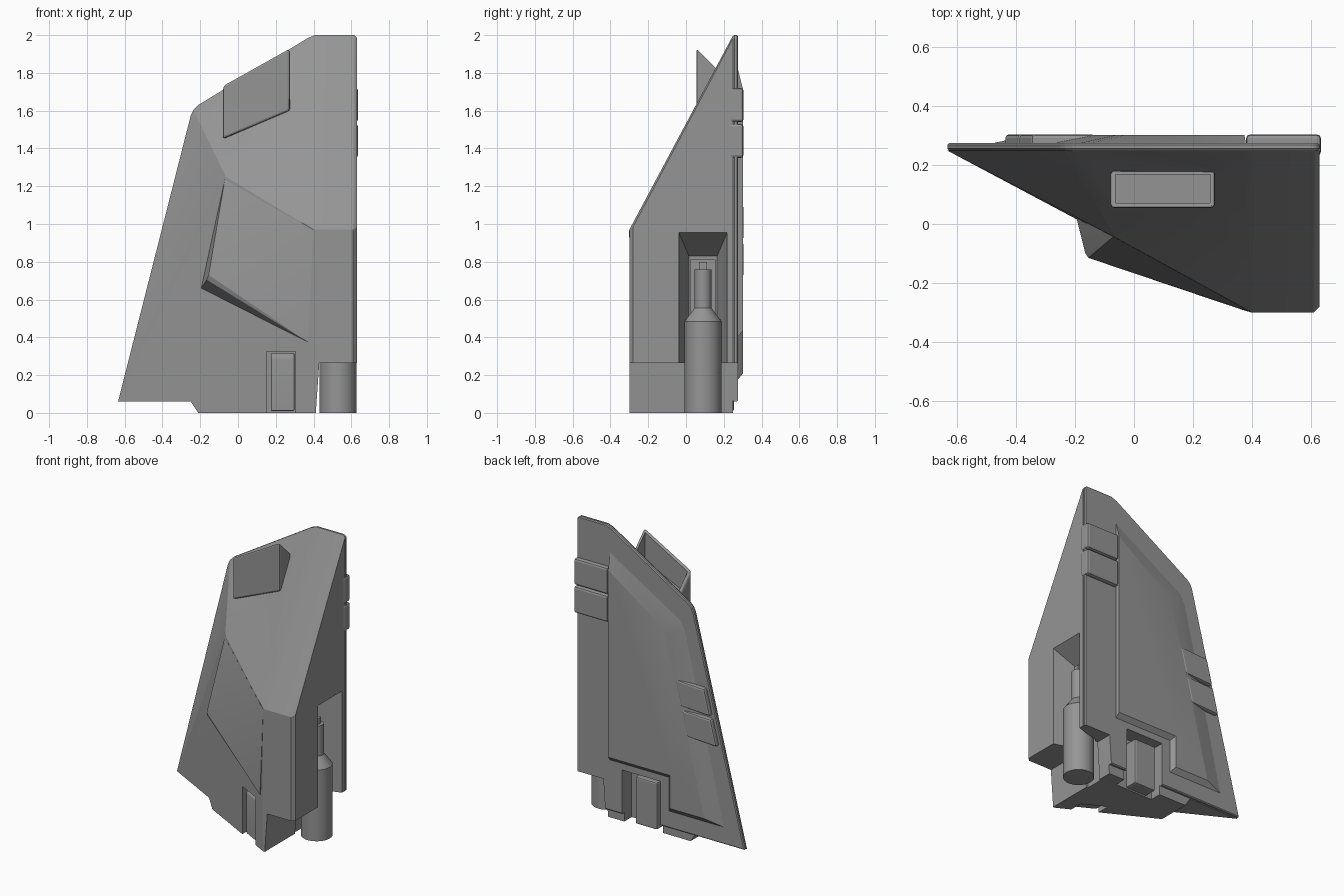
import bpy, bmesh, math

if "Cube" in bpy.data.objects:
    bpy.data.objects.remove(bpy.data.objects["Cube"])

def finish(name, bm):
    bmesh.ops.recalc_face_normals(bm, faces=bm.faces)
    me = bpy.data.meshes.new(name)
    bm.to_mesh(me)
    bm.free()
    ob = bpy.data.objects.new(name, me)
    bpy.context.collection.objects.link(ob)
    return ob

def hull(name, pts):
    bm = bmesh.new()
    for p in pts:
        bm.verts.new(p)
    bmesh.ops.convex_hull(bm, input=bm.verts)
    loose = [v for v in bm.verts if not v.link_faces]
    bmesh.ops.delete(bm, geom=loose, context='VERTS')
    bmesh.ops.dissolve_limit(bm, angle_limit=0.01, verts=bm.verts, edges=bm.edges)
    return finish(name, bm)

def loft(name, a, y0, b, y1):
    """Solid between two x-z outlines with equal point counts."""
    bm = bmesh.new()
    va = [bm.verts.new((x, y0, z)) for x, z in a]
    vb = [bm.verts.new((x, y1, z)) for x, z in b]
    bm.faces.new(va)
    bm.faces.new(vb[::-1])
    n = len(va)
    for i in range(n):
        j = (i + 1) % n
        bm.faces.new((va[i], vb[i], vb[j], va[j]))
    return finish(name, bm)

def box(name, x0, x1, y0, y1, z0, z1):
    o = [(x0, z0), (x1, z0), (x1, z1), (x0, z1)]
    return loft(name, o, y0, o, y1)

def bake(ob):
    dg = bpy.context.evaluated_depsgraph_get()
    me = bpy.data.meshes.new_from_object(ob.evaluated_get(dg))
    ob.modifiers.clear()
    ob.data = me

def boolean(ob, other, op):
    m = ob.modifiers.new("bool", 'BOOLEAN')
    m.operation, m.object, m.solver = op, other, 'EXACT'
    bake(ob)

def bevel(ob, w, seg=2):
    m = ob.modifiers.new("bevel", 'BEVEL')
    m.width, m.segments, m.angle_limit = w, seg, math.radians(30)
    bake(ob)
    return ob

def drop(*obs):
    for o in obs:
        bpy.data.objects.remove(o)

def edge_x(z):      # slanted left edge
    return -0.635 + 0.25 * (z - 0.06)

def skin_y(x):      # lower left face
    return 0.25 - 0.534 * (x + 0.63)

outline = [(-.635, .06), (-.25, 1.575), (-.235, 1.605), (-.21, 1.63), (.37, 1.985),
           (.41, 2.0), (.615, 2.0), (.63, 1.985), (.63, .06)]

# faceted main body
body = hull("main_body", [(x, .25, z) for x, z in outline] + [
    (-.635, .25, 0), (.63, .25, 0), (.40, -.30, .97), (.61, -.30, .97), (.63, -.28, .985),
    (.40, -.30, 0), (.61, -.30, 0), (.63, -.28, 0), (-.065, -.045, 1.25)])

# overhanging front bulge
bulge = hull("bulge", [(-.155, -.115, .73), (-.165, -.10, .705), (-.195, .02, .66), (-.07, -.043, 1.235),
                       (.40, -.301, .965), (.37, -.292, .375), (.36, -.20, .40),
                       (-.16, .06, .72), (.0, .12, 1.1), (.35, -.1, .8)])
boolean(body, bulge, 'UNION')

# open-topped scoop near the top
def scoop(name, x0, x1, y0, y1, lift, low):
    pts = []
    for x, zt, zb in ((x0, 1.735, 1.45), (x1, 1.935, 1.60)):
        pts += [(x, y0, zt + lift), (x, y0, zb + low),
                (x, y1, zt - .125 + lift), (x, y1, zb + low)]
    return hull(name, pts)

outer = bevel(scoop("scoop_outer", -.08, .275, .055, .18, 0, 0), .012)
inner = scoop("scoop_inner", -.063, .258, .072, .168, .10, .12)
boolean(body, outer, 'UNION')
boolean(body, inner, 'DIFFERENCE')
drop(bulge, outer, inner)

# back plate
plate = bevel(loft("back_plate", outline, .25, outline, .275), .006, 1)

# bottom step, side undercut and rear slot cut through body and plate
step_o = [(-.8, -.1), (-.8, .06), (-.25, .06), (-.21, 0), (-.143, -.1)]
cutters = [loft("cut_step", step_o, -.5, step_o, .5)]
und = [(.43, .263), (.8, .263), (.8, -.1), (.405, -.1)]
cutters.append(loft("cut_under", und, -.5, und, .5))
cutters.append(box("cut_slot", .0, .29, .17, .5, -.1, .36))
for c in cutters:
    boolean(body, c, 'DIFFERENCE')
    boolean(plate, c, 'DIFFERENCE')

# side recess with tapered walls and an inner niche
recess = hull("cut_recess", [(.66, y, z) for y in (-.047, .227) for z in (-.1, .975)] +
              [(.45, y, z) for y in (.015, .165) for z in (-.1, .83)])
niche = box("cut_niche", .40, .5, .025, .155, -.1, .81)

# front notch following the lower left face
def notch(name, x0, x1, d0, d1, z0, z1, cham=0):
    pts = []
    for x in (x0, x1):
        for d, zt in ((d0, z1 - cham), (d0 + cham, z1), (d1, z1)):
            pts.append((x, skin_y(x) + d, zt))
        pts += [(x, skin_y(x) + d0, z0), (x, skin_y(x) + d1, z0)]
    return hull(name, pts)

front_cut = notch("cut_front", .15, .305, -.1, .09, -.1, .325)
for c in (recess, niche, front_cut):
    boolean(body, c, 'DIFFERENCE')
drop(recess, niche, front_cut, *cutters)
bevel(notch("front_latch", .175, .298, .02, .11, .01, .318, .03), .006)
bevel(box("rear_latch", .04, .205, .15, .255, .01, .33), .01)

# raised back panel with sloping edges
base = [(.38, 1.84), (-.17, 1.51), (-.205, 1.45), (-.50, .17), (-.06, .17), (-.06, .40), (.38, .40)]
top = [(.375, 1.71), (-.03, 1.43), (-.06, 1.38), (-.35, .21), (-.09, .21), (-.09, .435), (.375, .435)]
loft("back_panel", base, .27, top, .302)

# clips on both edges
for i, (z0, z1) in enumerate(((1.35, 1.53), (1.54, 1.72))):
    bevel(box(f"right_clip_{i+1}", .38, .635, .232, .304, z0, z1), .014)
for i, (z0, z1) in enumerate(((.72, .895), (.915, 1.09))):
    o = [(edge_x(z0) + .03, z0), (edge_x(z1) + .03, z1),
         (edge_x(z1) + .25, z1 + .01), (edge_x(z0) + .25, z0 + .01)]
    bevel(loft(f"left_clip_{i+1}", o, .26, o, .304), .012)

# thruster piston, turned from a profile
bm = bmesh.new()
prof = [(.098, 0), (.098, .485), (.045, .555), (.045, .76)]
n = 32
rings = [[bm.verts.new((.53 + r * math.cos(2 * math.pi * k / n),
                        .09 + r * math.sin(2 * math.pi * k / n), z)) for k in range(n)]
         for r, z in prof]
for a, b in zip(rings, rings[1:]):
    for k in range(n):
        bm.faces.new((a[k], a[(k + 1) % n], b[(k + 1) % n], b[k]))
bm.faces.new(rings[0])
bm.faces.new(rings[-1])
piston = finish("piston", bm)
box("piston_pin", .42, .55, .07, .11, .70, .80)

# dark grey finish; smooth the rounded parts, keep the facets
mat = bpy.data.materials.new("dark_grey")
mat.diffuse_color = (.3, .3, .3, 1)
mat.use_nodes = True
mat.node_tree.nodes["Principled BSDF"].inputs["Base Color"].default_value = mat.diffuse_color
bpy.ops.object.select_all(action='DESELECT')
for ob in bpy.context.collection.objects:
    ob.data.materials.clear()
    ob.data.materials.append(mat)
    ob.select_set(True)
bpy.context.view_layer.objects.active = piston
bpy.ops.object.shade_smooth_by_angle(angle=math.radians(12))
